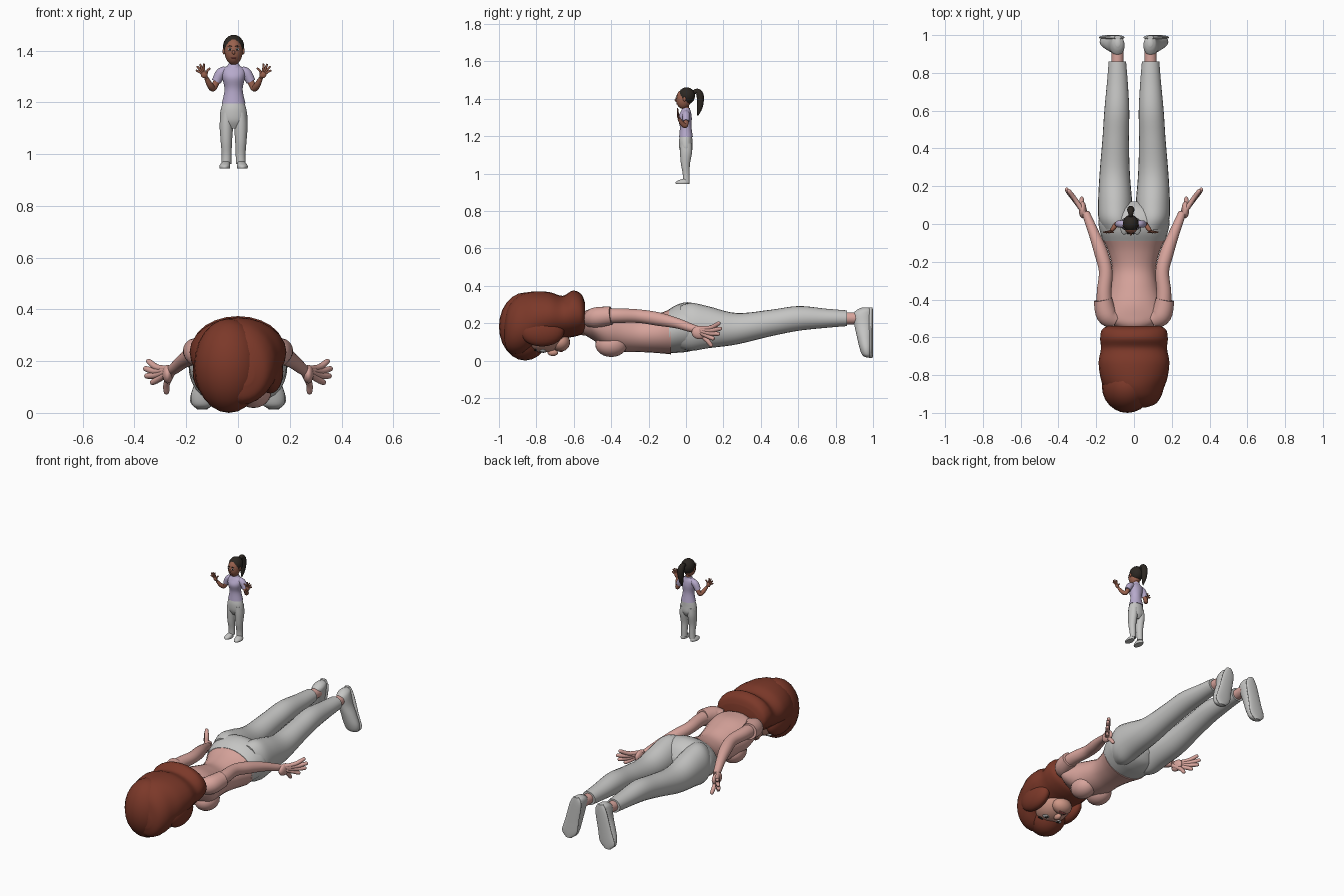
import bpy
import bmesh
from math import cos, sin, pi, radians, sqrt
from mathutils import Vector, Quaternion

default_cube = bpy.data.objects.get("Cube")
if default_cube:
    bpy.data.objects.remove(default_cube, do_unlink=True)

SIDES = 24
SMALL_X = -.017          # centre line of the standing figure
parts = []


def material(name, red, green, blue):
    mat = bpy.data.materials.new(name)
    mat.use_nodes = True
    mat.diffuse_color = (red, green, blue, 1)
    shader = mat.node_tree.nodes["Principled BSDF"]
    shader.inputs["Base Color"].default_value = (red, green, blue, 1)
    shader.inputs["Roughness"].default_value = .8
    return mat


pink = material("pink shirt and skin", .68, .37, .33)
peach = material("peach face", .62, .31, .24)
grey = material("light grey cloth", .56, .56, .55)
auburn = material("auburn hair", .2, .04, .022)
lavender = material("lavender shirt", .47, .4, .6)
brown = material("brown skin", .32, .12, .075)
dark = material("dark hair", .025, .02, .016)
white = material("eye white", .8, .8, .8)
lip = material("lip red", .4, .1, .09)


def finish(name, bm, mat):
    bmesh.ops.recalc_face_normals(bm, faces=bm.faces)
    mesh = bpy.data.meshes.new(name)
    bm.to_mesh(mesh)
    bm.free()
    mesh.materials.append(mat)
    obj = bpy.data.objects.new(name, mesh)
    bpy.context.collection.objects.link(obj)
    parts.append(obj)
    return obj


def smooth_rows(rows, steps):
    """Pass a spline through the rows of numbers."""
    result = []
    last = len(rows) - 1
    for i in range(last):
        a, b, c, d = (rows[max(0, min(last, i + k))] for k in (-1, 0, 1, 2))
        for step in range(steps):
            t = step / steps
            result.append([
                q + t * ((r - p) + t * ((2 * p - 5 * q + 4 * r - s) + t * (3 * q - p - 3 * r + s))) / 2
                for p, q, r, s in zip(a, b, c, d)])
    return result + [list(rows[-1])]


def skin(name, rows, mat, axis=None, steps=5):
    """Rows are x, y, z and radii; rings face an axis or follow the path."""
    rows = smooth_rows(rows, steps)
    points = [Vector(row[:3]) for row in rows]
    bm = bmesh.new()
    rings = []
    turn, previous = Quaternion(), Vector((0, 0, 1))
    for i, row in enumerate(rows):
        wide, deep = max(row[3], .001), max(row[-1], .001)
        ahead = (points[min(i + 1, len(rows) - 1)] - points[max(i - 1, 0)]).normalized()
        turn = previous.rotation_difference(ahead) @ turn
        previous = ahead
        ring = []
        for k in range(SIDES):
            u, v = wide * cos(2 * pi * k / SIDES), deep * sin(2 * pi * k / SIDES)
            if axis == "Y":
                offset = Vector((u, 0, v))
            elif axis == "Z":
                offset = Vector((u, v, 0))
            else:
                offset = turn @ Vector((u, v, 0))
            ring.append(bm.verts.new(points[i] + offset))
        rings.append(ring)
    for low, high in zip(rings, rings[1:]):
        for k in range(SIDES):
            n = (k + 1) % SIDES
            bm.faces.new((low[k], low[n], high[n], high[k]))
    bm.faces.new(rings[0])
    bm.faces.new(rings[-1])
    return finish(name, bm, mat)


def ball(name, centre, size, mat):
    bm = bmesh.new()
    bmesh.ops.create_uvsphere(bm, u_segments=SIDES, v_segments=SIDES // 2, radius=1)
    bmesh.ops.scale(bm, vec=size, verts=bm.verts)
    bmesh.ops.translate(bm, vec=centre, verts=bm.verts)
    return finish(name, bm, mat)


def flip(row, side, middle):
    return (middle + side * row[0], *row[1:])


def skin_pair(name, rows, mat, axis=None, middle=0):
    for side, word in ((1, "left"), (-1, "right")):
        skin(f"{word}_{name}", [flip(r, side, middle) for r in rows], mat, axis)


def ball_pair(name, centre, size, mat, middle=0):
    for side, word in ((1, "left"), (-1, "right")):
        ball(f"{word}_{name}", flip(centre, side, middle), size, mat)


def hands(name, wrist, palm, palm_size, tips, radius, mat, middle=0):
    ball_pair(name + "_palm", palm, palm_size, mat, middle)
    for label, tip in zip(("index", "middle", "ring", "little", "thumb"), tips):
        start, heart, end = Vector(wrist), Vector(palm), Vector(tip)
        knuckle = heart.lerp(end, .45)
        rows = [(*start, radius), (*knuckle, radius),
                (*knuckle.lerp(end, .85), radius * .85), (*end, radius * .3)]
        skin_pair(f"{name}_{label}_finger", rows, mat, middle=middle)


# Lying figure: shirt, with the chest facing down
skin("lying_shirt", [
    (0, -.56, .2, .06, .05), (0, -.53, .2, .12, .07), (0, -.49, .19, .16, .085),
    (0, -.42, .165, .15, .11), (0, -.33, .15, .125, .105), (0, -.24, .14, .115, .095),
    (0, -.15, .145, .135, .105), (0, -.08, .155, .166, .122)], pink, "Y")
ball_pair("lying_chest", (.06, -.4, .085), (.07, .085, .066), pink)
skin("lying_neck", [(0, -.7, .17, .06), (0, -.6, .19, .055), (0, -.52, .2, .07)], peach)

# Lying figure: trousers, ankles and shoes
skin("lying_trouser_hips", [
    (0, -.09, .157, .163, .118), (0, -.04, .172, .18, .13), (0, .02, .18, .187, .131),
    (0, .08, .178, .15, .105), (0, .12, .175, .06, .05)], grey, "Y")
skin_pair("lying_trouser_leg", [
    (.085, -.03, .178, .08, .115), (.097, .03, .18, .091, .128), (.1, .12, .178, .09, .112),
    (.102, .27, .17, .08, .084), (.097, .45, .2, .07, .071), (.091, .6, .225, .066, .066),
    (.088, .75, .226, .055, .051), (.088, .86, .226, .046, .042)], grey, "Y")
skin_pair("lying_ankle", [(.088, .84, .226, .032), (.086, .93, .226, .032)], pink)
skin_pair("lying_shoe", [
    (.138, .975, .016, .015, .01), (.136, .968, .03, .04, .026), (.13, .963, .07, .051, .036),
    (.115, .956, .13, .047, .043), (.098, .95, .19, .04, .05), (.088, .945, .245, .038, .054),
    (.086, .955, .27, .03, .042), (.086, .96, .283, .012, .02)], grey, "Z")
skin_pair("lying_shoe_sole", [
    (.138, .988, .014, .02, .01), (.134, .988, .05, .052, .012), (.115, .988, .13, .047, .012),
    (.09, .988, .24, .04, .012), (.086, .988, .284, .018, .01)], grey, "Z")

# Lying figure: sleeves, arms and open hands
skin_pair("lying_sleeve", [
    (.1, -.51, .22, .045), (.145, -.48, .23, .055), (.165, -.4, .24, .049)], pink)
skin_pair("lying_arm", [
    (.155, -.45, .237, .042), (.158, -.36, .24, .039), (.15, -.25, .237, .036),
    (.175, -.15, .222, .036), (.212, -.05, .2, .028), (.242, .025, .175, .023),
    (.255, .06, .165, .02)], pink)
hands("lying", (.245, .03, .172), (.272, .075, .15), (.02, .045, .036), [
    (.35, .182, .202), (.362, .19, .172), (.358, .18, .142), (.335, .15, .115),
    (.277, .14, .075)], .0125, pink)

# Lying figure: head and face, looking down
head_centre, head_size = Vector((0, -.77, .152)), Vector((.112, .135, .11))


def face_depth(x, y):
    u, v = x / head_size.x, (y - head_centre.y) / head_size.y
    return head_centre.z - head_size.z * sqrt(1 - u * u - v * v)


ball("lying_head", head_centre, head_size, peach)
ball("lying_chin", (0, -.672, .098), (.065, .052, .05), peach)
ball("lying_nose", (0, -.712, .042), (.017, .028, .018), peach)
ball("lying_mouth", (0, -.668, .05), (.03, .01, .005), lip)
for part, y, size, mat in (("eye", -.765, (.025, .016, .008), white),
                           ("brow", -.805, (.03, .006, .006), dark)):
    ball_pair("lying_" + part, (.046, y, face_depth(.046, y)), size, mat)
ball_pair("lying_pupil", (.044, -.763, face_depth(.044, -.763) - .004), (.011, .011, .006), dark)

# Lying figure: long hair with a side parting
skin("lying_hair", [
    (.03, -.972, .15, .03, .04), (.02, -.955, .165, .09, .11), (.01, -.92, .18, .13, .148),
    (0, -.87, .197, .158, .162), (0, -.81, .222, .178, .147), (0, -.73, .235, .187, .131),
    (0, -.66, .233, .175, .113), (0, -.605, .25, .179, .124), (0, -.56, .247, .17, .108),
    (0, -.54, .235, .14, .075)], auburn, "Y")
ball("lying_hair_fringe", (-.035, -.86, .182), (.135, .14, .182), auburn)
ball_pair("lying_hair_lock", (.125, -.77, .16), (.05, .12, .085), auburn)

# Standing figure: trousers and shoes
skin("standing_trouser_hips", [
    (SMALL_X, 0, 1.2, .041, .033), (SMALL_X, -.002, 1.17, .05, .036),
    (SMALL_X, 0, 1.13, .052, .035), (SMALL_X, 0, 1.1, .03, .02)], grey, "Z")
skin_pair("standing_trouser_leg", [
    (.026, 0, 1.16, .024, .032), (.028, 0, 1.11, .026, .032), (.028, -.003, 1.05, .022, .024),
    (.027, .001, 1, .019, .019), (.028, .002, .962, .019, .018)], grey, "Z", SMALL_X)
skin_pair("standing_shoe", [
    (.034, -.018, .945, .02, .036), (.034, -.018, .954, .021, .037),
    (.032, -.011, .964, .017, .028), (.029, 0, .972, .013, .016)], grey, "Z", SMALL_X)

# Standing figure: polo shirt with collar and sleeves
skin("standing_shirt", [
    (SMALL_X, 0, 1.195, .046, .037), (SMALL_X, -.002, 1.25, .035, .031),
    (SMALL_X, -.006, 1.295, .044, .037), (SMALL_X, -.002, 1.325, .045, .029),
    (SMALL_X, 0, 1.343, .022, .02)], lavender, "Z")
skin("standing_collar", [
    (SMALL_X, -.002, 1.333, .028, .026), (SMALL_X, .001, 1.35, .02, .019)], lavender, "Z")
skin("standing_neck", [(SMALL_X, 0, 1.33, .016), (SMALL_X, -.002, 1.38, .016)], brown)
skin_pair("standing_sleeve", [
    (.03, 0, 1.322, .018), (.05, 0, 1.312, .02), (.067, 0, 1.28, .018)], lavender, middle=SMALL_X)

# Standing figure: raised arms and open hands
skin_pair("standing_arm", [
    (.055, 0, 1.305, .013), (.068, 0, 1.275, .013), (.08, -.004, 1.255, .013),
    (.092, -.022, 1.268, .012), (.106, -.038, 1.295, .008)], brown, middle=SMALL_X)
hands("standing", (.105, -.037, 1.292), (.114, -.041, 1.308), (.013, .007, .014), [
    (.115, -.046, 1.35), (.13, -.046, 1.349), (.142, -.045, 1.34), (.146, -.043, 1.324),
    (.09, -.045, 1.333)], .0045, brown, SMALL_X)

# Standing figure: head, face, hair and ponytail
ball("standing_head", (SMALL_X, -.014, 1.397), (.035, .04, .052), brown)
ball("standing_nose", (SMALL_X, -.054, 1.393), (.006, .007, .008), brown)
ball("standing_mouth", (SMALL_X, -.048, 1.371), (.011, .003, .003), lip)
ball_pair("standing_ear", (.037, -.008, 1.398), (.006, .008, .013), brown, SMALL_X)
ball_pair("standing_eye", (.014, -.05, 1.405), (.008, .003, .005), white, SMALL_X)
ball_pair("standing_pupil", (.014, -.052, 1.405), (.004, .003, .004), dark, SMALL_X)
ball_pair("standing_brow", (.014, -.049, 1.417), (.009, .003, .002), dark, SMALL_X)
ball("standing_hair", (SMALL_X, .003, 1.415), (.041, .045, .046), dark)
skin("standing_ponytail", [
    (SMALL_X, .035, 1.43, .01), (SMALL_X, .058, 1.44, .014), (SMALL_X, .074, 1.422, .019),
    (SMALL_X, .077, 1.385, .018), (SMALL_X, .072, 1.345, .013),
    (SMALL_X, .063, 1.31, .003)], dark)

# Smooth shading with sharp hems
bpy.ops.object.select_all(action="DESELECT")
for obj in parts:
    obj.select_set(True)
bpy.context.view_layer.objects.active = parts[0]
bpy.ops.object.shade_smooth_by_angle(angle=radians(50))
